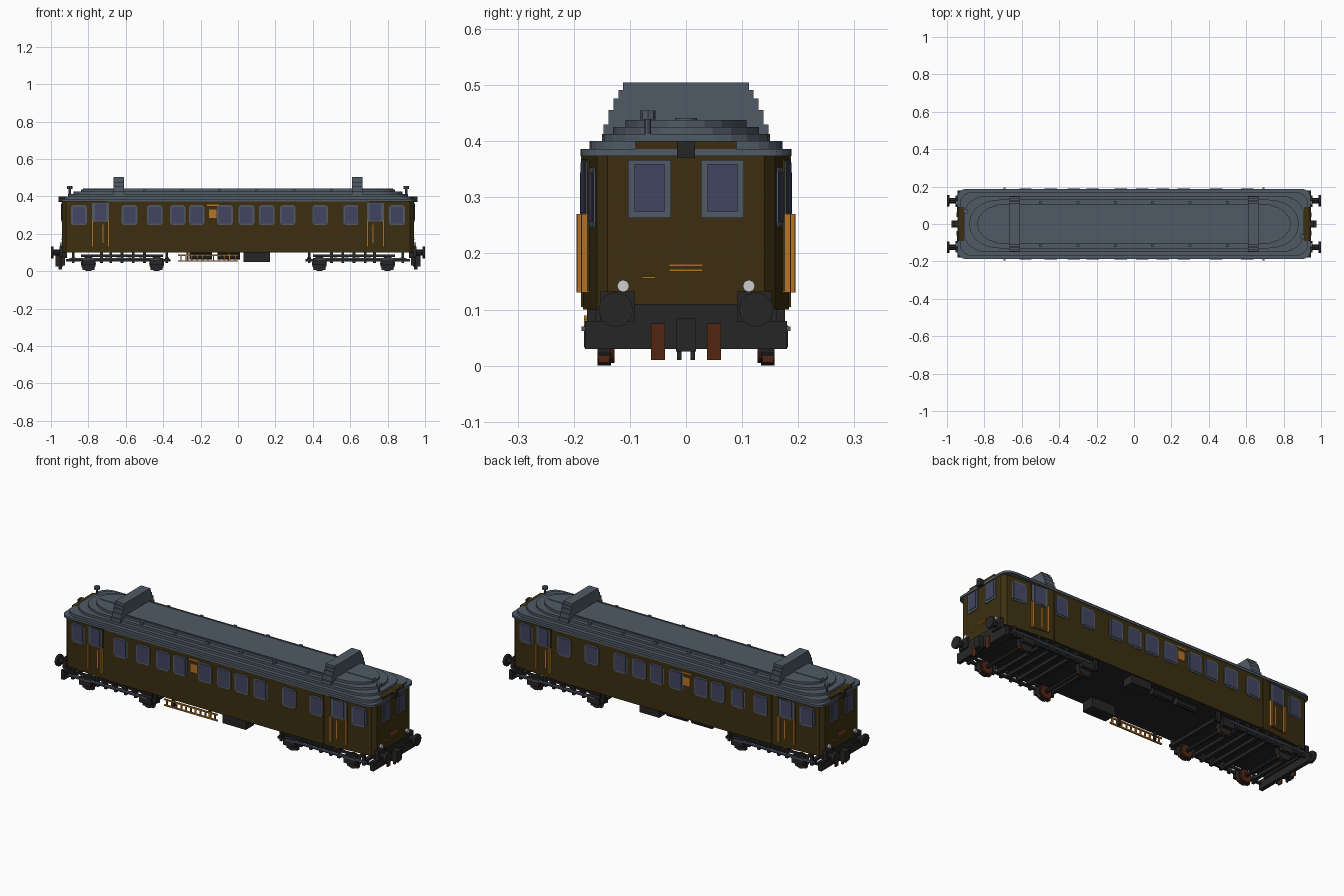
import bpy, bmesh, math
from mathutils import Matrix, Vector

old = bpy.data.objects.get("Cube")
if old:
    bpy.data.objects.remove(old, do_unlink=True)


def material(name, rgb):
    col = [(c / 255 / 12.92 if c < 11 else ((c / 255 + 0.055) / 1.055) ** 2.4) for c in rgb] + [1]
    m = bpy.data.materials.new(name)
    m.use_nodes = True
    m.diffuse_color = col
    m.node_tree.nodes["Principled BSDF"].inputs["Base Color"].default_value = col
    return m


BROWN = material("olive brown", (60, 47, 16))
GREY = material("slate grey", (80, 90, 102))
GLASS = material("dusk blue", (66, 69, 98))
ORANGE = material("ochre orange", (182, 115, 38))
BLACK = material("soot black", (38, 38, 38))
RUST = material("rust", (84, 38, 18))
WHITE = material("lamp white", (205, 205, 205))


def finish(name, bm, *mats):
    bmesh.ops.recalc_face_normals(bm, faces=bm.faces)
    me = bpy.data.meshes.new(name)
    bm.to_mesh(me)
    bm.free()
    for m in mats:
        me.materials.append(m)
    ob = bpy.data.objects.new(name, me)
    bpy.context.collection.objects.link(ob)
    return ob


def box(bm, c, s, turn=0):
    mat = Matrix.Translation(c) @ Matrix.Rotation(turn, 4, "Z") @ Matrix.Diagonal((*s, 1))
    bmesh.ops.create_cube(bm, size=1, matrix=mat)


def cyl(bm, c, r, depth, axis="Y", n=16):
    rot = Matrix.Rotation(math.pi / 2, 4, {"X": "Y", "Y": "X", "Z": "Z"}[axis])
    bmesh.ops.create_cone(bm, cap_ends=True, segments=n, radius1=r, radius2=r,
                          depth=depth, matrix=Matrix.Translation(c) @ rot)


def prism(bm, pts, step):
    face = bm.faces.new([bm.verts.new(p) for p in pts])
    new = bmesh.ops.extrude_face_region(bm, geom=[face])["geom"]
    bmesh.ops.translate(bm, vec=step, verts=[v for v in new if isinstance(v, bmesh.types.BMVert)])


def plan(hx, hy, rx, ry, z, steps=5):
    """Rectangle outline with elliptical corners."""
    pts = []
    for k, (sx, sy) in enumerate(((1, 1), (-1, 1), (-1, -1), (1, -1))):
        for i in range(steps + 1):
            a = math.pi / 2 * (k + i / steps)
            pts.append(Vector((sx * (hx - rx) + rx * math.cos(a), sy * (hy - ry) + ry * math.sin(a), z)))
    return [p for i, p in enumerate(pts) if (p - pts[i - 1]).length > 1e-5]


ENDS = (-1, 1)
CORNERS = [(sx, sy) for sx in ENDS for sy in ENDS]
TAPER = math.atan(0.025 / 0.26)


def wall(x):
    """Half width of the body, which tapers along the cabs."""
    return 0.184 - max(0, abs(x) - 0.66) * math.tan(TAPER)


def side_plate(bm, x, sy, z, w, h, t, out=0.0):
    turn = 0 if abs(x) < 0.66 else -TAPER * sy * (1 if x > 0 else -1)
    box(bm, (x, sy * (wall(x) + out), z), (w, t, h), turn)


# Body shell with tapered cabs and dark underside
bm = bmesh.new()
half = [(0.66, 0.184), (0.92, 0.159), (0.94, 0.14)]
quarter = half + [(x, -y) for x, y in reversed(half)]
prism(bm, [(x, y, 0.1) for x, y in quarter] + [(-x, -y, 0.1) for x, y in quarter], (0, 0, 0.28))
for sx in ENDS:
    box(bm, (sx * 0.925, 0, 0.388), (0.032, 0.18, 0.024))
body = finish("body", bm, BROWN, BLACK)
for f in body.data.polygons:
    f.material_index = 1 if f.normal.z < -0.5 and f.center.z < 0.2 else 0

# Terraced roof
bm = bmesh.new()
for hx, hy, rx, ry, z, h in ((0.943, 0.188, 0.05, 0.04, 0.374, 0.012),
                             (0.93, 0.172, 0.07, 0.06, 0.386, 0.014),
                             (0.91, 0.15, 0.12, 0.1, 0.40, 0.013),
                             (0.88, 0.13, 0.16, 0.12, 0.413, 0.012),
                             (0.84, 0.108, 0.16, 0.108, 0.425, 0.013)):
    prism(bm, plan(hx, hy, rx, ry, z), (0, 0, h))
for sx in ENDS:
    prism(bm, plan(0.1, 0.02, 0.02, 0.02, 0.438), (0, 0, 0.003))
    bmesh.ops.translate(bm, vec=(sx * 0.73, 0, 0), verts=bm.verts[-len(plan(0.1, 0.02, 0.02, 0.02, 0)) * 2:])
for sy in ENDS:
    box(bm, (0, sy * 0.1, 0.438), (1.26, 0.006, 0.008))
    for i in range(6):
        box(bm, (-0.5 + i * 0.2, sy * 0.115, 0.43), (0.016, 0.012, 0.016))
finish("roof", bm, GREY)

# Stepped transverse roof hoods
bm = bmesh.new()
for sx in ENDS:
    for hy, z0, z1 in ((0.147, 0.40, 0.43), (0.138, 0.43, 0.456), (0.129, 0.456, 0.476),
                       (0.12, 0.476, 0.491), (0.112, 0.491, 0.505)):
        box(bm, (sx * 0.637, 0, (z0 + z1) / 2), (0.056, 2 * hy, z1 - z0))
finish("roof_hoods", bm, GREY)

# Small horns on the cab roofs
bm = bmesh.new()
for sx in ENDS:
    cyl(bm, (sx * 0.9, -sx * 0.068, 0.425), 0.006, 0.04, "Z", 8)
    cyl(bm, (sx * 0.9, -sx * 0.068, 0.447), 0.014, 0.016, "Z", 8)
finish("roof_horns", bm, GREY)

# Side windows, cab windows and door windows
WINDOWS = (-0.58, -0.445, -0.322, -0.22, -0.07, 0.045, 0.153, 0.266, 0.44, 0.606)
frames, panes, doors, rails = (bmesh.new() for _ in range(4))
for sy in ENDS:
    for x in WINDOWS + (-0.85, 0.85):
        side_plate(frames, x, sy, 0.3, 0.084, 0.092, 0.006)
        side_plate(frames, x, sy, 0.3, 0.068, 0.106, 0.006)
        side_plate(panes, x, sy, 0.3, 0.066, 0.088, 0.01)
    for sx in ENDS:
        side_plate(doors, sx * 0.735, sy, 0.25, 0.096, 0.236, 0.008)
        side_plate(doors, sx * 0.645, sy, 0.24, 0.008, 0.27, 0.006)
        side_plate(frames, sx * 0.735, sy, 0.315, 0.09, 0.1, 0.012)
        side_plate(panes, sx * 0.735, sy, 0.317, 0.06, 0.09, 0.016)
        for dx in (0.692, 0.778):
            side_plate(rails, sx * dx, sy, 0.2, 0.01, 0.14, 0.016, 0.006)
        side_plate(rails, sx * 0.722, sy, 0.2, 0.006, 0.1, 0.01)
finish("door_panels", doors, BROWN)
finish("door_handrails", rails, ORANGE)

# End windows
for sx, sy in CORNERS:
    box(frames, (sx * 0.94, sy * 0.065, 0.315), (0.008, 0.076, 0.104))
    box(panes, (sx * 0.94, sy * 0.065, 0.317), (0.014, 0.054, 0.084))
finish("window_frames", frames, GREY)
finish("window_panes", panes, GLASS)

# Ochre side plates and end stripes
bm = bmesh.new()
for sy in ENDS:
    side_plate(bm, -0.135, sy, 0.308, 0.042, 0.046, 0.008)
    side_plate(bm, -0.135, sy, 0.352, 0.06, 0.008, 0.006)
for sx in ENDS:
    for z in (0.17, 0.179):
        box(bm, (sx * 0.94, 0, z), (0.006, 0.06, 0.004))
    box(bm, (sx * 0.94, -sx * 0.066, 0.157), (0.006, 0.024, 0.004))
finish("ochre_trim", bm, ORANGE)

# Headlamps, upper lamp and buffer gear
lamps, gear, brushes = (bmesh.new() for _ in range(3))
for sx in ENDS:
    box(gear, (sx * 0.93, 0, 0.09), (0.03, 0.27, 0.04))
    box(gear, (sx * 0.935, 0, 0.055), (0.02, 0.36, 0.05))
    box(gear, (sx * 0.945, 0, 0.385), (0.03, 0.032, 0.03))
    box(gear, (sx * 0.955, 0, 0.055), (0.04, 0.036, 0.06))
    for sy in ENDS:
        box(gear, (sx * 0.955, sy * 0.012, 0.03), (0.012, 0.008, 0.04))
        cyl(gear, (sx * 0.965, sy * 0.125, 0.1), 0.015, 0.06, "X", 8)
        cyl(gear, (sx * 0.993, sy * 0.125, 0.1), 0.031, 0.014, "X", 12)
        box(gear, (sx * 0.945, sy * 0.122, 0.105), (0.02, 0.06, 0.055))
        cyl(lamps, (sx * 0.944, sy * 0.112, 0.142), 0.011, 0.016, "X", 8)
        box(brushes, (sx * 0.945, sy * 0.05, 0.043), (0.008, 0.025, 0.065))
finish("headlamps", lamps, WHITE)
finish("buffers_and_couplers", gear, BLACK)
finish("end_guards", brushes, RUST)

# Bogies: open frames, wheels, axles and footboards
frame, wheels, hubs, boards = (bmesh.new() for _ in range(4))
for sx in ENDS:
    for sy in ENDS:
        box(frame, (sx * 0.64, sy * 0.165, 0.058), (0.56, 0.012, 0.014))
        box(frame, (sx * 0.62, sy * 0.165, 0.083), (0.44, 0.01, 0.012))
        box(boards, (sx * 0.66, sy * 0.179, 0.066), (0.48, 0.014, 0.008))
        for x in (0.38, 0.5, 0.56, 0.62, 0.68, 0.73, 0.88):
            box(frame, (sx * x, sy * 0.168, 0.072), (0.014, 0.016, 0.056))
        for x in (0.435, 0.8):
            cyl(wheels, (sx * x, sy * 0.146, 0.04), 0.04, 0.024)
            cyl(hubs, (sx * x, sy * 0.132, 0.038), 0.033, 0.01)
            box(frame, (sx * x, sy * 0.172, 0.052), (0.07, 0.02, 0.04))
            for d in ENDS:
                box(hubs, (sx * x + d * 0.025, sy * 0.146, 0.012), (0.014, 0.02, 0.012))
    for x in (0.38, 0.52, 0.58, 0.64, 0.7, 0.88):
        box(frame, (sx * x, 0, 0.065), (0.02, 0.33, 0.016))
    for x in (0.435, 0.8):
        cyl(wheels, (sx * x, 0, 0.04), 0.01, 0.28, n=8)
finish("bogie_frames", frame, BLACK)
finish("wheels_and_axles", wheels, BLACK)
finish("wheel_rims", hubs, RUST)
finish("footboards", boards, GREY)

# Underfloor equipment
bm = bmesh.new()
box(bm, (0.1, -0.14, 0.075), (0.14, 0.07, 0.054))
box(bm, (0.1, 0.145, 0.08), (0.12, 0.06, 0.044))
for x in (-0.05, -0.2):
    cyl(bm, (x, 0.14, 0.082), 0.018, 0.12, "X", 8)
finish("underfloor_boxes", bm, BLACK)

# Ladder hung beneath one side
bm = bmesh.new()
for z in (0.055, 0.086):
    box(bm, (-0.16, -0.178, z), (0.32, 0.008, 0.007))
for i in range(11):
    box(bm, (-0.305 + i * 0.029, -0.178, 0.07), (0.007, 0.007, 0.036))
finish("ladder", bm, ORANGE)
bm = bmesh.new()
for x in (-0.27, -0.05):
    box(bm, (x, -0.17, 0.08), (0.012, 0.012, 0.05))
finish("ladder_hangers", bm, BLACK)
